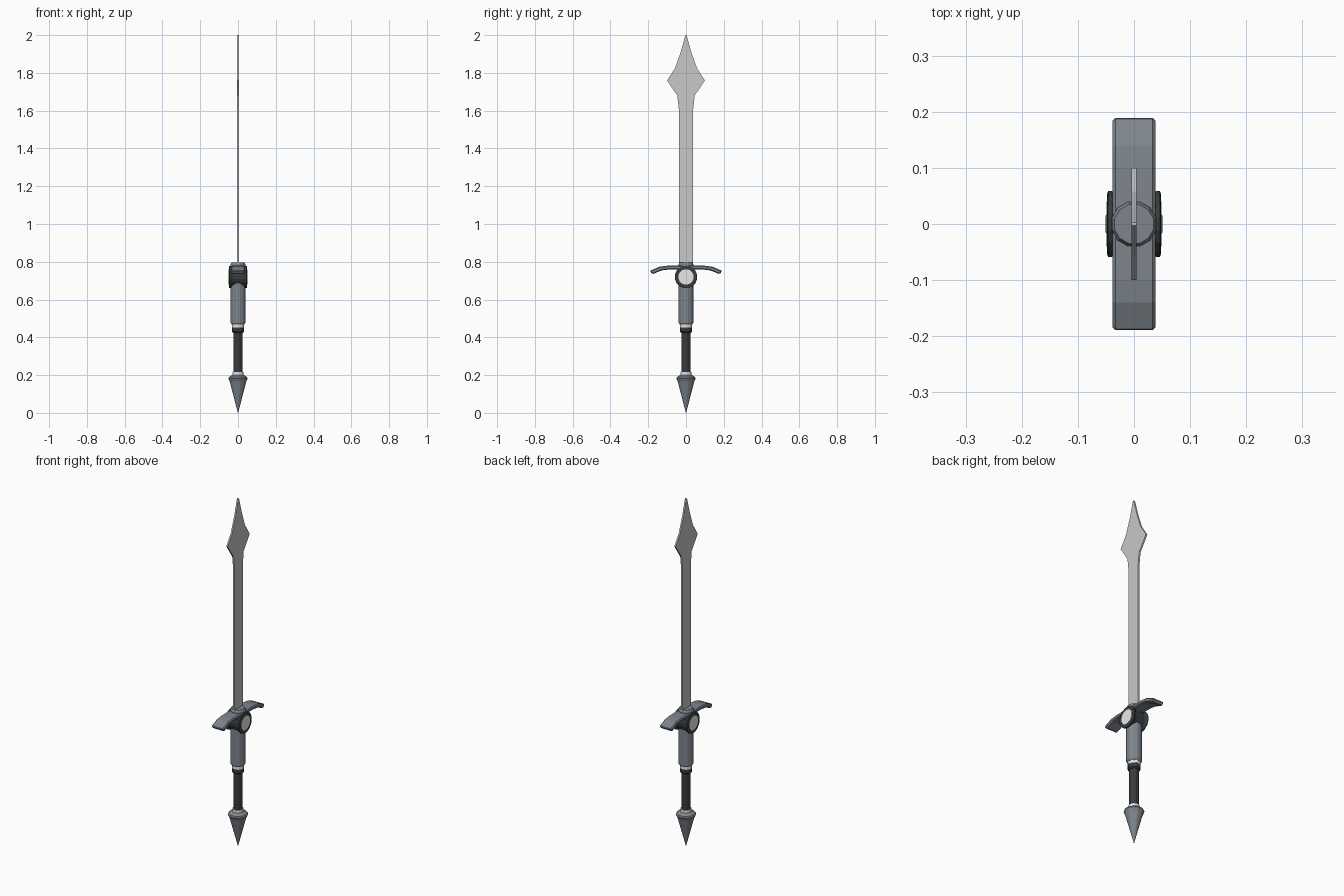
import bpy, bmesh, math
from mathutils import Matrix

if "Cube" in bpy.data.objects:
    bpy.data.objects.remove(bpy.data.objects["Cube"])


def material(name, rgb):
    m = bpy.data.materials.new(name)
    m.diffuse_color = (*rgb, 1)
    m.use_nodes = True
    m.node_tree.nodes["Principled BSDF"].inputs["Base Color"].default_value = m.diffuse_color
    return m


BLADE = material("blade grey", (0.58, 0.58, 0.58))
STEEL = material("blue grey steel", (0.21, 0.235, 0.265))
BLACK = material("charcoal", (0.04, 0.045, 0.045))
WHITE = material("white", (0.8, 0.8, 0.8))


def finish(name, bm, mat):
    bmesh.ops.remove_doubles(bm, verts=bm.verts, dist=1e-5)
    bmesh.ops.recalc_face_normals(bm, faces=bm.faces)
    me = bpy.data.meshes.new(name)
    bm.to_mesh(me)
    bm.free()
    me.materials.append(mat)
    ob = bpy.data.objects.new(name, me)
    bpy.context.collection.objects.link(ob)
    return ob


def lathe(name, profile, mat, sides=12, matrix=Matrix()):
    """Turn (radius, height) points around z, capping both ends."""
    bm = bmesh.new()
    rings = []
    for r, z in profile:
        rings.append([bm.verts.new((r * math.cos(a), r * math.sin(a), z))
                      for a in (math.tau * (i + 0.5) / sides for i in range(sides))])
    for a, b in zip(rings, rings[1:]):
        for i in range(sides):
            j = (i + 1) % sides
            bm.faces.new((a[i], a[j], b[j], b[i]))
    bm.faces.new(rings[0])
    bm.faces.new(rings[-1])
    bm.transform(matrix)
    return finish(name, bm, mat)


def slab(name, outline, half, mat):
    """Extrude a (y, z) outline to x = +-half."""
    bm = bmesh.new()
    f = bm.faces.new([bm.verts.new((-half, y, z)) for y, z in outline])
    new = bmesh.ops.extrude_face_region(bm, geom=[f])["geom"]
    for v in new:
        if isinstance(v, bmesh.types.BMVert):
            v.co.x = half
    return finish(name, bm, mat)


# Blade: flat plate with a leaf-shaped point
side = [(0.037, 0.75), (0.037, 1.6), (0.046, 1.68), (0.1, 1.76),
        (0.058, 1.825), (0.028, 1.91), (0.003, 2.0)]
slab("blade", side + [(-y, z) for y, z in reversed(side)], 0.0045, BLADE)

# Crossguard: drooping bar with chamfered long edges
top = [(0.0, 0.78), (0.1, 0.779), (0.14, 0.774), (0.192, 0.752)]
under = [(0.178, 0.734), (0.13, 0.754), (0.09, 0.759), (0.0, 0.759)]
right = top + under
outline = right + [(-y, z) for y, z in reversed(right) if y > 0]
guard = slab("crossguard", outline, 0.038, STEEL)
bev = guard.modifiers.new("chamfer", "BEVEL")
bev.width = 0.005
bev.segments = 1
bev.limit_method = "ANGLE"
bev.angle_limit = math.radians(60)

# Collar where the blade enters the guard
lathe("blade_collar", [(0.04, 0.74), (0.041, 0.785), (0.036, 0.796)], STEEL)

# Round boss through the guard, with pale discs on both faces
along_x = Matrix.Translation((0, 0, 0.72)) @ Matrix.Rotation(math.pi / 2, 4, "Y")
lathe("boss", [(0.055, -0.048), (0.06, -0.046), (0.06, -0.040), (0.052, -0.028),
               (0.052, 0.028), (0.06, 0.040), (0.06, 0.046), (0.055, 0.048)],
      BLACK, 16, along_x)
for s, label in ((-1, "left"), (1, "right")):
    lathe("boss_disc_" + label, [(0.041, s * 0.045), (0.041, s * 0.049)],
          WHITE, 16, along_x)

# Hilt stack, from the guard down
lathe("upper_grip", [(0.034, 0.468), (0.04, 0.477), (0.04, 0.75)], STEEL)
lathe("upper_white_ring", [(0.033, 0.452), (0.033, 0.47)], WHITE)
lathe("grip_collar", [(0.028, 0.424), (0.033, 0.43), (0.033, 0.45), (0.03, 0.455)], BLACK)
lathe("grip", [(0.025, 0.2), (0.025, 0.43)], BLACK)
lathe("lower_white_ring", [(0.029, 0.195), (0.029, 0.216)], WHITE)

# Spiked pommel
lathe("pommel", [(0.001, 0.0), (0.045, 0.165), (0.053, 0.182), (0.05, 0.19), (0.032, 0.201)], STEEL)
